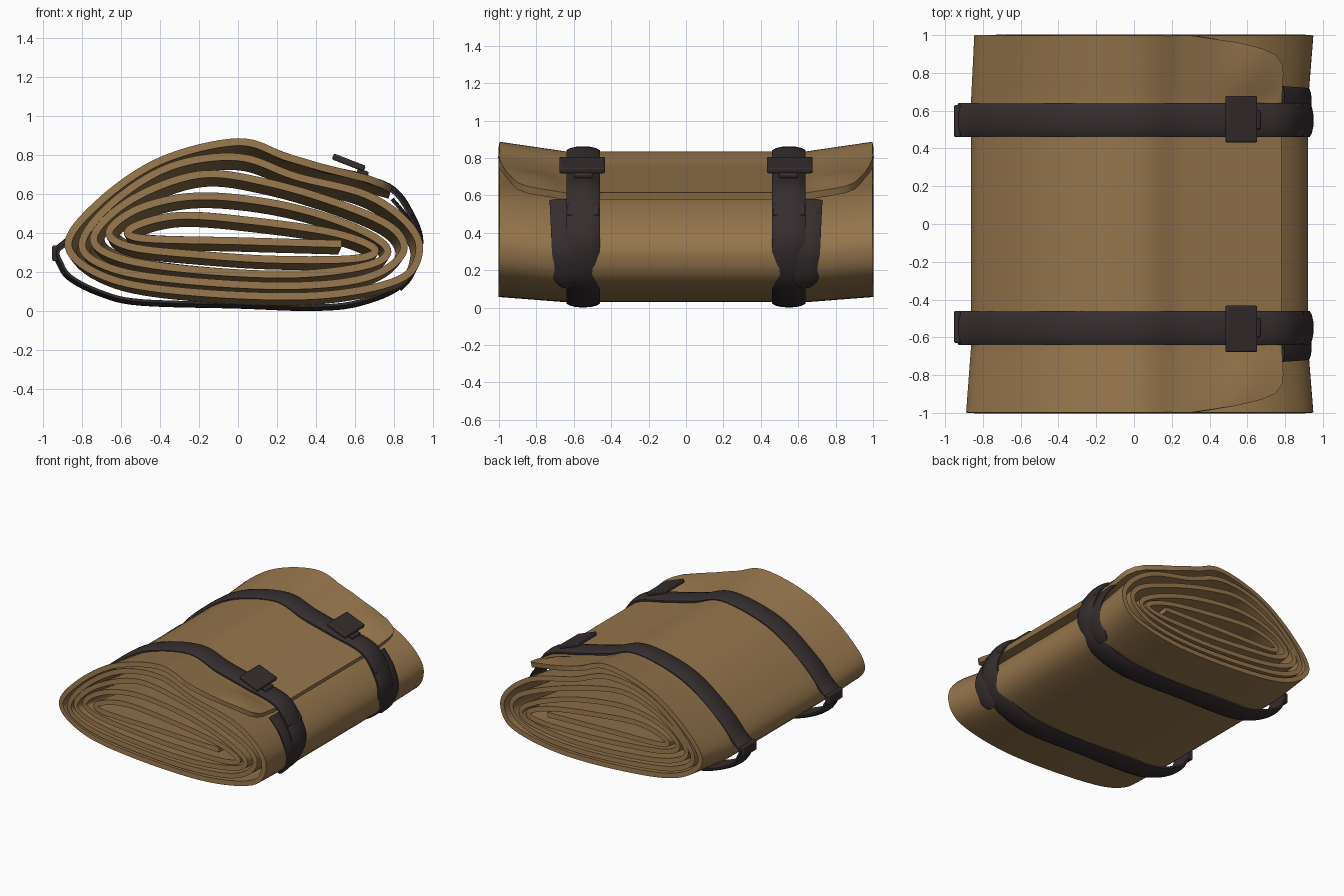
import bpy, bmesh, math
from mathutils import Vector

if "Cube" in bpy.data.objects:
    bpy.data.objects.remove(bpy.data.objects["Cube"])


def material(name, rgb):
    m = bpy.data.materials.new(name)
    m.diffuse_color = (*rgb, 1)
    m.use_nodes = True
    m.node_tree.nodes["Principled BSDF"].inputs["Base Color"].default_value = m.diffuse_color
    return m


TAN = material("tan canvas", (0.30, 0.178, 0.072))
DARK = material("dark leather", (0.036, 0.026, 0.027))


def spline(pts, steps, closed=False):
    """Smooth curve through (x, z) points."""
    n, out = len(pts), []
    pick = (lambda i: pts[i % n]) if closed else (lambda i: pts[max(0, min(n - 1, i))])
    for i in range(n if closed else n - 1):
        a, b, c, d = (Vector(pick(i + k)) for k in (-1, 0, 1, 2))
        for s in range(steps):
            t = s / steps
            out.append(0.5 * (2 * b + (c - a) * t + (2 * a - 5 * b + 4 * c - d) * t * t
                              + (3 * b - a - 3 * c + d) * t ** 3))
    if not closed:
        out.append(Vector(pts[-1]))
    return out


def make(name, rows, mat, wrap_r=False, wrap_c=False, caps=False, thick=0):
    """Surface from a grid of points, optionally closed, capped or thickened."""
    bm = bmesh.new()
    g = [[bm.verts.new(p) for p in r] for r in rows]
    R, C = len(g), len(g[0])
    for i in range(R if wrap_r else R - 1):
        for j in range(C if wrap_c else C - 1):
            i2, j2 = (i + 1) % R, (j + 1) % C
            bm.faces.new((g[i][j], g[i][j2], g[i2][j2], g[i2][j]))
    if caps:
        bm.faces.new(g[0])
        bm.faces.new(g[-1])
    bmesh.ops.recalc_face_normals(bm, faces=bm.faces)
    me = bpy.data.meshes.new(name)
    bm.to_mesh(me)
    bm.free()
    me.materials.append(mat)
    ob = bpy.data.objects.new(name, me)
    bpy.context.collection.objects.link(ob)
    bpy.ops.object.select_all(action='DESELECT')
    ob.select_set(True)
    bpy.context.view_layer.objects.active = ob
    if thick:
        mod = ob.modifiers.new("thickness", 'SOLIDIFY')
        mod.thickness, mod.offset = thick, 0
        bpy.ops.object.modifier_apply(modifier=mod.name)
    bpy.ops.object.shade_smooth_by_angle(angle=math.radians(40))
    return ob


# Rolled blanket: spiral from the core outwards, ending in the top flap
roll = [(.53, .345), (0, .36), (-.5, .375),
        (-.54, .43), (-.3, .49), (.1, .46), (.5, .40), (.7, .32),
        (.6, .27), (.2, .265), (-.2, .29), (-.55, .33), (-.66, .41),
        (-.5, .53), (-.2, .59), (.2, .55), (.55, .45), (.76, .33),
        (.68, .24), (.3, .19), (-.2, .21), (-.6, .27), (-.74, .38),
        (-.55, .57), (-.2, .70), (.15, .66), (.55, .54), (.8, .42), (.84, .29),
        (.65, .17), (.25, .13), (-.3, .16), (-.65, .22), (-.8, .34),
        (-.65, .55), (-.35, .74), (0, .79), (.3, .69), (.65, .60), (.86, .46), (.93, .31),
        (.82, .16), (.4, .08), (-.2, .095), (-.65, .165), (-.87, .33),
        (-.72, .55), (-.4, .77), (0, .868), (.25, .79), (.5, .72), (.8, .64)]
STEPS = 8
curve = spline(roll, STEPS)
flap_start = len(curve) - 1 - 3 * STEPS
flap = curve[flap_start:]


def squeeze(p, y):
    """Straps pinch the middle; the ends flare out."""
    f = max(0, (abs(y) - .65) / .35)
    sx = .97 + .03 * f
    if y > 0 and p.x < 0:
        sx = .97 - .02 * f
    return (p.x * sx, y, p.y * (.97 + .03 * f) - .025 * (1 - f))


def flap_points(y):
    """Shorten the flap near the ends to round its corners, with a slight puff."""
    t = max(0, (abs(y) - .65) / .35)
    keep = 1 - .6 * t ** 6
    out = []
    for k in range(len(flap)):
        u = k * keep
        i = min(int(u), len(flap) - 2)
        p = flap[i].lerp(flap[i + 1], u - i)
        puff = .025 * math.sin(math.pi * t) * math.exp(-((p.x - .62) / .14) ** 2)
        out.append(p + Vector((0, puff)))
    return out


half = [0, .2, .4, .55, .65, .7, .75, .8, .85, .9, .93, .96, .98, 1]
ys = [-y for y in reversed(half[1:])] + half
make("rolled_blanket", [[squeeze(p, y) for p in curve[:flap_start] + flap_points(y)] for y in ys],
     TAN, thick=.038)


def band(name, path, y_of, w_of, t, closed=False):
    """Sweep a strap section with a domed outer face along an xz path."""
    rows, n = [], len(path)
    for i, p in enumerate(path):
        a = path[(i - 1) % n] if closed else path[max(0, i - 1)]
        b = path[(i + 1) % n] if closed else path[min(n - 1, i + 1)]
        d = (b - a).normalized()
        nx, nz = -d.y, d.x          # outward for a clockwise path
        u = i / (n - 1)
        sec = [(-1, -1), (-1, -.2), (-.75, .5), (-.4, .9), (0, 1), (.4, .9), (.75, .5), (1, -.2), (1, -1)]
        rows.append([(p.x + nx * h * t, y_of(u) + s * w_of(u), p.y + nz * h * t) for s, h in sec])
    return make(name, rows, DARK, wrap_r=closed, wrap_c=True, caps=not closed)


def box(name, center, size, tilt):
    """Bevelled plate tilted about y."""
    bpy.ops.mesh.primitive_cube_add(size=1, location=center, rotation=(0, tilt, 0))
    ob = bpy.context.object
    ob.name = name
    ob.scale = size
    bpy.ops.object.transform_apply(location=False, rotation=False, scale=True)
    mod = ob.modifiers.new("bevel", 'BEVEL')
    mod.width, mod.segments = .008, 2
    ob.data.materials.append(DARK)
    bpy.ops.object.shade_smooth_by_angle(angle=math.radians(40))


loop = spline([(-.93, .31), (-.865, .37), (-.715, .53), (-.403, .75), (0, .845), (.25, .775),
               (.5, .712), (.77, .64), (.89, .49), (.932, .33), (.84, .14), (.62, .042),
               (.38, .018), (0, .03), (-.5, .045), (-.7, .09), (-.86, .17), (-.915, .25)], 6, True)
tail = spline([(.79, .575), (.88, .46), (.93, .31), (.89, .18), (.83, .11)], 6)

# Straps, loose tails and buckles, one set per side
for side, s in (("front", -1), ("back", 1)):
    band(side + "_strap", loop, lambda u: s * .55, lambda u: .09, .017, True)
    band(side + "_strap_tail", tail, lambda u: s * (.66 - .025 * u),
         lambda u: .07 * min(1, .5 + 3 * (1 - u)), .01)
    box(side + "_buckle_plate", (.568, s * .555, .762), (.175, .245, .032), .37)
    box(side + "_buckle_tongue", (.64, s * .55, .712), (.06, .10, .025), .37)
    # keeper on the right edge and folded ridge on the left edge
    box(side + "_strap_keeper", (.872, s * .55, .522), (.075, .172, .022), .95)
    box(side + "_strap_fold", (-.935, s * .545, .297), (.035, .17, .08), .0)
